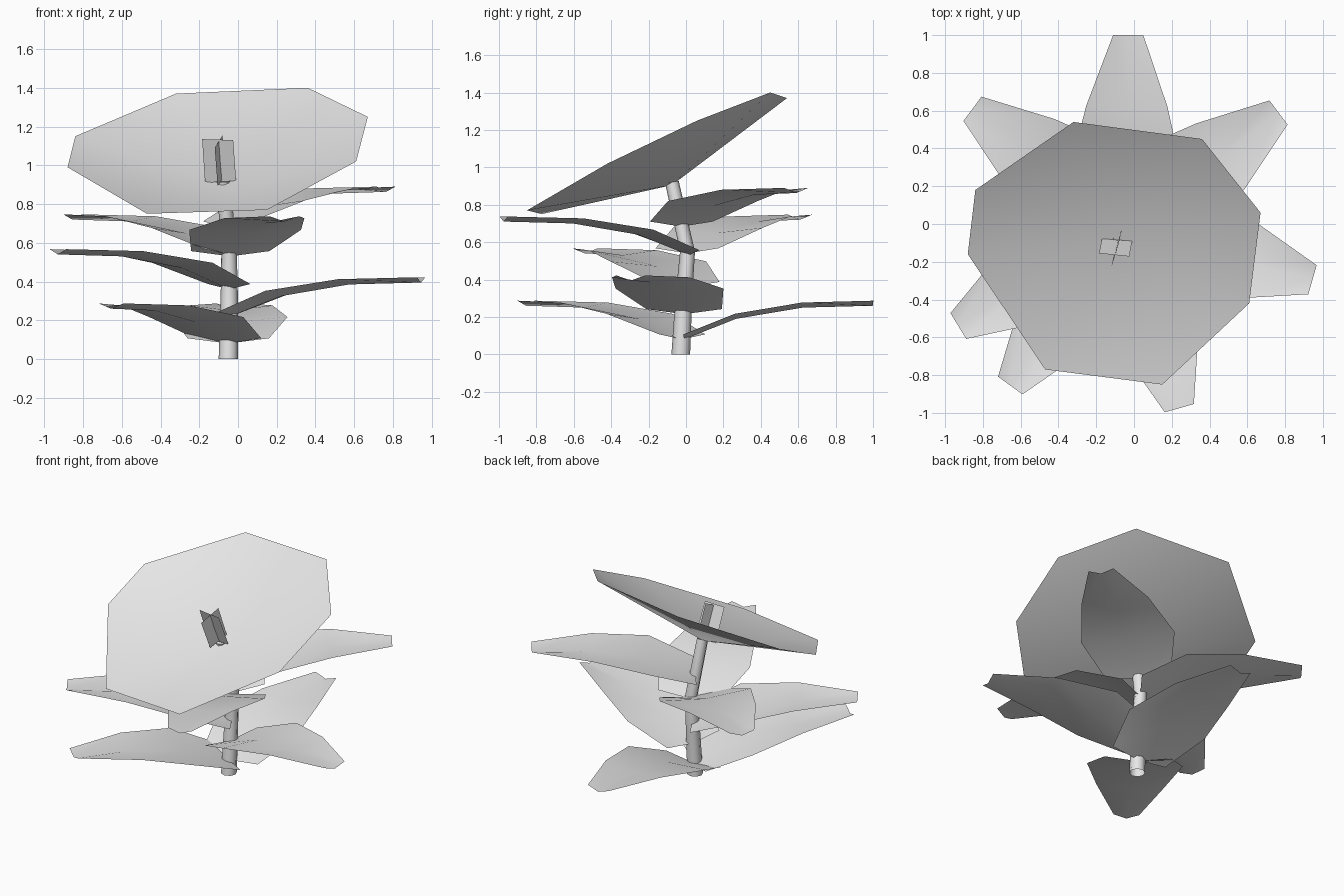
import bpy, math
from mathutils import Vector

if "Cube" in bpy.data.objects:
    bpy.data.objects.remove(bpy.data.objects["Cube"])

grey = bpy.data.materials.new("light grey")
grey.diffuse_color = (0.8, 0.8, 0.8, 1)
grey.use_nodes = True
grey.node_tree.nodes["Principled BSDF"].inputs["Base Color"].default_value = grey.diffuse_color


def make(name, verts, faces, smooth=True):
    mesh = bpy.data.meshes.new(name)
    mesh.from_pydata(verts, [], faces)
    mesh.materials.append(grey)
    for p in mesh.polygons:
        p.use_smooth = smooth
    mesh.update()
    obj = bpy.data.objects.new(name, mesh)
    bpy.context.collection.objects.link(obj)
    return obj


def grid_faces(rows, cols, closed=False):
    faces = []
    for i in range(rows - 1):
        for j in range(cols if closed else cols - 1):
            k = (j + 1) % cols
            faces.append((i * cols + j, (i + 1) * cols + j,
                          (i + 1) * cols + k, i * cols + k))
    return faces


# stem: tapered, gently bent open tube (x, y, z, radius)
path = [(-0.05, -0.028, 0, 0.05), (-0.045, -0.012, 0.3, 0.045),
        (-0.046, 0.008, 0.55, 0.04), (-0.075, -0.075, 0.92, 0.036)]
SIDES = 8
verts = []
for i, (x, y, z, r) in enumerate(path):
    tilt = 0.0 if i == 0 else (0.22 if i == 3 else 0.0)
    for j in range(SIDES):
        a = -2 * math.pi * j / SIDES      # clockwise, so the faces point outward
        verts.append((x + r * math.cos(a), y + r * math.sin(a),
                      z + tilt * r * math.sin(a)))
make("stem", verts, grid_faces(len(path), SIDES, True))

# leaves: shared profile of distance, rise, half width; raised side edges
PROFILE = [(0.0, 0.0, 0.21), (0.28, 0.11, 0.30), (0.64, 0.17, 0.215), (1.02, 0.18, 0.08)]


def leaf(name, base, tip):
    base = Vector(base)
    d = Vector((tip[0] - base.x, tip[1] - base.y, 0))
    stretch = d.length / 1.02
    d.normalize()
    side = Vector((-d.y, d.x, 0))
    verts = []
    for r, rise, w in PROFILE:
        for s in (-1, 0, 1):
            lift = rise + (0.027 if s else 0)
            verts.append(base + d * r * stretch + side * s * w + Vector((0, 0, lift)))
    make(name, verts, grid_faces(len(PROFILE), 3))


LEAVES = [((-0.05, -0.01, 0.08), (-0.03, 1.0)),
          ((-0.05, -0.02, 0.08), (-0.655, -0.855)),
          ((-0.05, -0.01, 0.215), (0.945, -0.295)),
          ((-0.045, 0.0, 0.36), (-0.93, -0.54)),
          ((-0.04, 0.015, 0.53), (0.24, -0.975)),
          ((-0.045, 0.005, 0.54), (-0.855, 0.61)),
          ((-0.055, -0.025, 0.683), (0.765, 0.59))]
for n, (base, tip) in enumerate(LEAVES, 1):
    leaf(f"leaf_{n}", base, tip)

# blossom: wide eight-sided funnel leaning towards the front
rim = [(-0.32, 0.54, 1.37), (0.36, 0.45, 1.40), (0.67, 0.06, 1.25), (0.61, -0.42, 1.02),
       (0.15, -0.85, 0.77), (-0.47, -0.77, 0.75), (-0.88, -0.16, 0.99), (-0.84, 0.18, 1.15)]
make("blossom", [(-0.078, -0.075, 0.905)] + rim,
     [(0, (i + 1) % 8 + 1, i + 1) for i in range(8)])

# stamen: two crossed flat plates in the middle of the blossom
make("stamen_wide",
     [(-0.17, -0.078, 0.91), (-0.01, -0.09, 0.92), (-0.025, -0.172, 1.13), (-0.185, -0.155, 1.135)],
     [(0, 1, 2, 3)], False)
make("stamen_deep",
     [(-0.105, -0.155, 0.895), (-0.065, -0.03, 0.95), (-0.08, -0.10, 1.155), (-0.12, -0.23, 1.09)],
     [(0, 1, 2, 3)], False)
